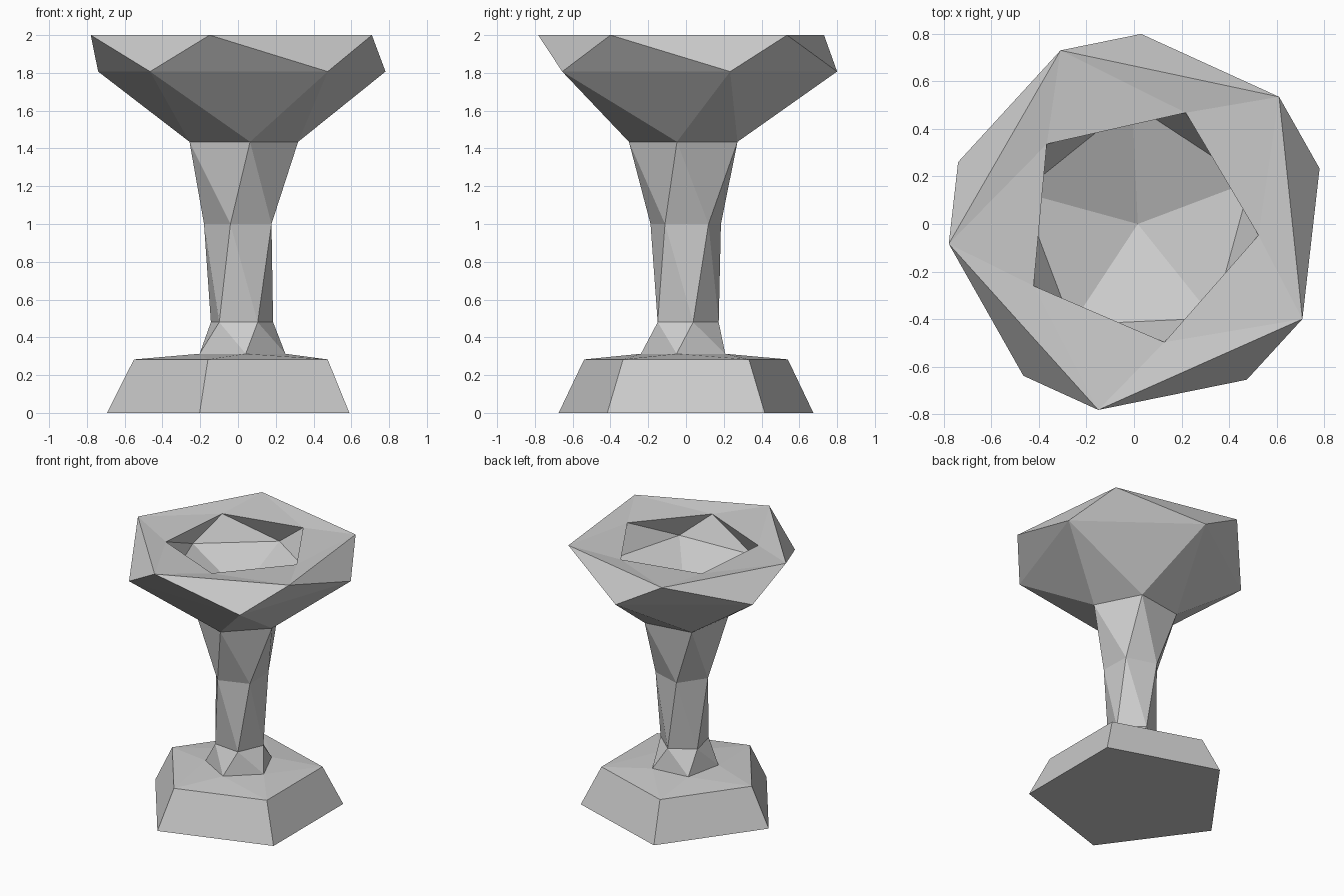
import bpy, bmesh
from math import radians, cos, sin, tau

if "Cube" in bpy.data.objects:
    bpy.data.objects.remove(bpy.data.objects["Cube"])

SIDES = 5
CENTRE_X = 0.016


def loft(name, profile, tip_z):
    """Loft pentagon rings (radius, z, angle) from the foot up and into the basin."""
    bm = bmesh.new()
    rings = []
    for r, z, angle in profile:
        ring = []
        for i in range(SIDES):
            a = radians(angle) + tau * i / SIDES
            ring.append(bm.verts.new((CENTRE_X + r * cos(a), r * sin(a), z)))
        rings.append(ring)
    bm.faces.new(rings[0][::-1])
    for k in range(len(rings) - 1):
        lo, up = rings[k], rings[k + 1]
        twisted = profile[k][2] != profile[k + 1][2]
        for i in range(SIDES):
            j = (i + 1) % SIDES
            if twisted:
                # split each side along its shorter diagonal
                bm.faces.new((lo[i], lo[j], up[i]))
                bm.faces.new((lo[j], up[j], up[i]))
            else:
                bm.faces.new((lo[i], lo[j], up[j], up[i]))
    tip = bm.verts.new((CENTRE_X, 0, tip_z))
    for i in range(SIDES):
        bm.faces.new((rings[-1][i], rings[-1][(i + 1) % SIDES], tip))
    bmesh.ops.recalc_face_normals(bm, faces=bm.faces)
    mesh = bpy.data.meshes.new(name)
    bm.to_mesh(mesh)
    bm.free()
    obj = bpy.data.objects.new(name, mesh)
    bpy.context.collection.objects.link(obj)
    return obj


profile = [
    # foot
    (0.709, 0.0, -108), (0.567, 0.283, -108),
    # stem
    (0.24, 0.313, -84), (0.174, 0.48, -59.5), (0.196, 1.0, -34.6), (0.306, 1.435, -9),
    # bowl outside and rim
    (0.80, 1.807, 17), (0.80, 2.0, 42),
    # inner lip and basin
    (0.51, 1.972, 66.7), (0.507, 1.795, 92.7),
]
loft("pedestal_bowl", profile, 1.61)
